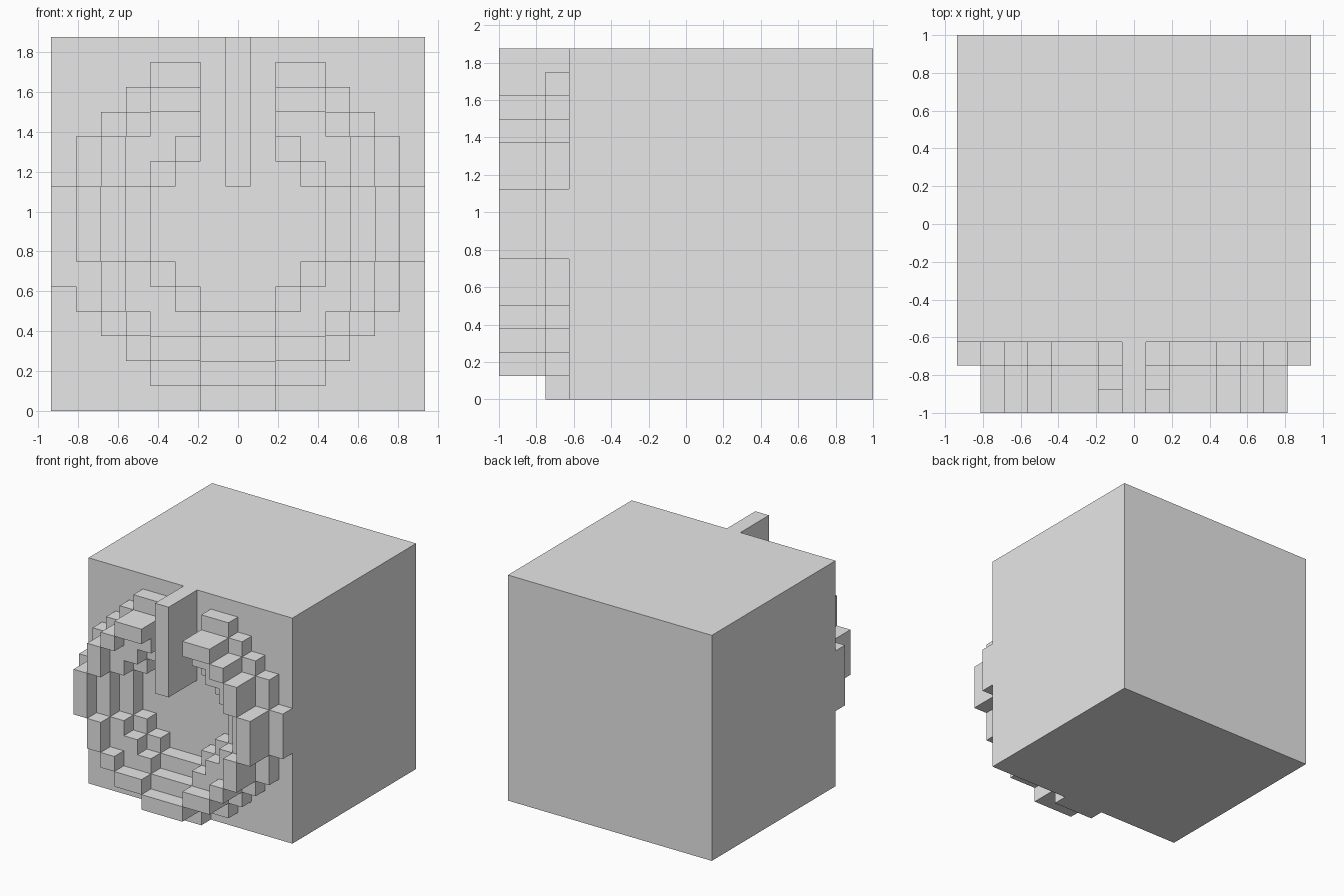
import bpy
import bmesh
from mathutils import Vector

cube = bpy.data.objects.get("Cube")
if cube:
    bpy.data.objects.remove(cube, do_unlink=True)

U = 0.125          # block size
N = 15             # blocks across and up
MID = 7            # middle block
BACK = 13          # body depth in blocks

grey = bpy.data.materials.new("plain_grey")
grey.use_nodes = True
grey.diffuse_color = (0.8, 0.8, 0.8, 1)
grey.node_tree.nodes["Principled BSDF"].inputs["Base Color"].default_value = (0.8, 0.8, 0.8, 1)

# Stepped discs, largest first: half width at each distance from the middle row
DISCS = [
    ((7, 7, 6, 6, 5, 4, 3, 1), 1),   # outer step
    ((6, 6, 5, 5, 4, 3, 1), 3),      # crest
    ((5, 5, 4, 4, 3, 1), 2),         # inner step
    ((4, 4, 3, 2, 1), 1),            # inner rim
    ((3, 3, 2, 1), 0),               # open centre
]


def stem_height(i, k):
    return 3 if i == MID and 9 <= k < N else 0


def ring_height(i, k):
    dx, dz = abs(i - MID), abs(k - MID)
    if dx <= 1 and k > MID + 2:      # gap around the stem
        return 0
    if (i, k) == (0, 5):             # single extra block on the rim
        return 1
    height = 0
    for widths, level in DISCS:
        if dz < len(widths) and dx <= widths[dz]:
            height = level
    return height


def relief(i, k):
    if not (0 <= i < N and 0 <= k < N):
        return 0
    return max(stem_height(i, k), ring_height(i, k))


def quad(bm, corners):
    """Add a face from block coordinates (across, forward, up)."""
    bm.faces.new([bm.verts.new(((i - N / 2) * U, (-5 - f) * U, k * U))
                  for i, f, k in corners])


def finish(name, bm):
    bmesh.ops.remove_doubles(bm, verts=bm.verts, dist=1e-4)
    bmesh.ops.dissolve_limit(bm, angle_limit=0.01, verts=bm.verts, edges=bm.edges)
    mesh = bpy.data.meshes.new(name)
    bm.to_mesh(mesh)
    bm.free()
    mesh.materials.append(grey)
    obj = bpy.data.objects.new(name, mesh)
    bpy.context.collection.objects.link(obj)


def raised_part(name, height):
    """Stepped relief with only its exposed front and side faces."""
    bm = bmesh.new()
    for i in range(N):
        for k in range(N):
            h = height(i, k)
            if not h:
                continue
            quad(bm, [(i, h, k), (i + 1, h, k), (i + 1, h, k + 1), (i, h, k + 1)])
            sides = [((-1, 0), (i, k + 1), (i, k)), ((1, 0), (i + 1, k), (i + 1, k + 1)),
                     ((0, -1), (i, k), (i + 1, k)), ((0, 1), (i + 1, k + 1), (i, k + 1))]
            for (di, dk), a, b in sides:
                for f in range(relief(i + di, k + dk), h):
                    quad(bm, [(a[0], f, a[1]), (b[0], f, b[1]),
                              (b[0], f + 1, b[1]), (a[0], f + 1, a[1])])
    finish(name, bm)


# Body: a big block whose front is left open under the raised parts
bm = bmesh.new()
bmesh.ops.create_cube(bm, size=1)
for v in bm.verts:
    v.co = Vector((v.co.x * N, v.co.y * BACK + 1.5, v.co.z * N + N / 2)) * U
front = [f for f in bm.faces if f.normal.y < -0.5]
bmesh.ops.delete(bm, geom=front, context='FACES_ONLY')
for i in range(N):
    for k in range(N):
        if not relief(i, k):
            quad(bm, [(i, 0, k), (i + 1, 0, k), (i + 1, 0, k + 1), (i, 0, k + 1)])
finish("body", bm)

raised_part("stepped_ring", ring_height)
raised_part("front_bar", stem_height)
